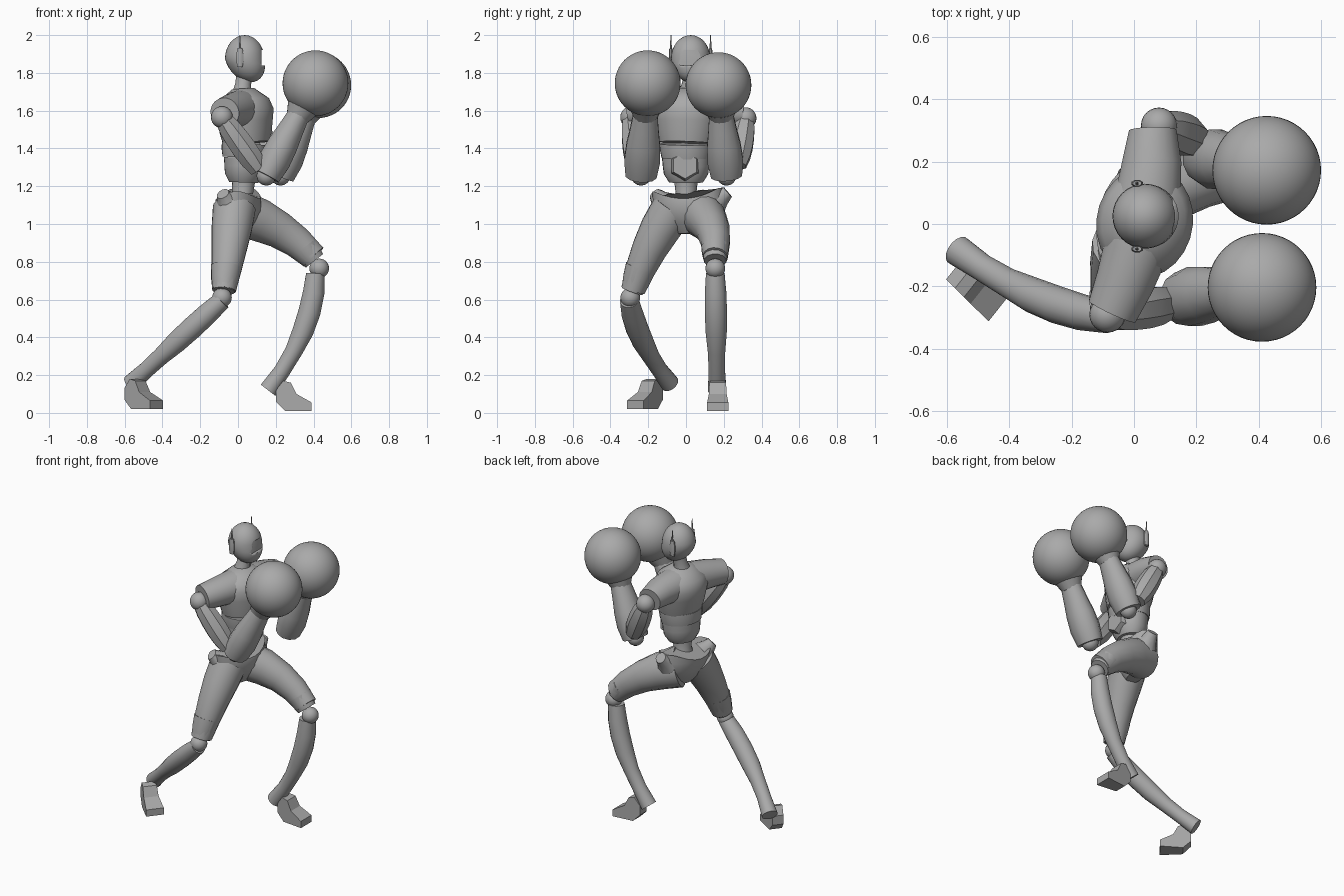
import bpy, bmesh, math
from mathutils import Vector, Matrix

default_cube = bpy.data.objects.get("Cube")
if default_cube:
    bpy.data.objects.remove(default_cube)

GREY = (0.4, 0.4, 0.4, 1)
grey = bpy.data.materials.new("plain grey")
grey.use_nodes = True
grey.diffuse_color = GREY
grey.node_tree.nodes["Principled BSDF"].inputs["Base Color"].default_value = GREY

FORWARD = Vector((1, 0, 0))
LEFT = Vector((0, 1, 0))
UP = Vector((0, 0, 1))
TURNED_LEFT = Vector((0.2, 1, 0)).normalized()      # the trunk is twisted a little


def finish(name, bm, sharp_angle=40):
    """Turn the bmesh into a grey object, smooth apart from its sharp edges."""
    bmesh.ops.recalc_face_normals(bm, faces=bm.faces)
    mesh = bpy.data.meshes.new(name)
    bm.to_mesh(mesh)
    bm.free()
    mesh.materials.append(grey)
    part = bpy.data.objects.new(name, mesh)
    bpy.context.collection.objects.link(part)
    bpy.ops.object.select_all(action='DESELECT')
    part.select_set(True)
    bpy.context.view_layer.objects.active = part
    bpy.ops.object.shade_smooth_by_angle(angle=math.radians(sharp_angle))
    return part


def limb(name, start, end, radii, flat=1.0, bow=(0, 0, 0), across=LEFT, sides=16,
         sharp_angle=40, reshape=None):
    """Skin evenly spaced rings from start to end; bow bends the middle of the path."""
    start, end, bow = Vector(start), Vector(end), Vector(bow)
    bm = bmesh.new()
    rings = []
    for index, radius in enumerate(radii):
        t = index / (len(radii) - 1)
        middle = start.lerp(end, t) + bow * (4 * t * (1 - t))
        tangent = (end - start + bow * (4 - 8 * t)).normalized()
        wide = (across - tangent * across.dot(tangent)).normalized()
        deep = tangent.cross(wide) * flat
        ring = []
        for k in range(sides):
            angle = math.tau * (k + 0.5) / sides
            point = middle + (wide * math.cos(angle) + deep * math.sin(angle)) * radius
            if reshape:
                reshape(point)
            ring.append(bm.verts.new(point))
        rings.append(ring)
    for lower, upper in zip(rings, rings[1:]):
        for k in range(sides):
            bm.faces.new((lower[k - 1], lower[k], upper[k], upper[k - 1]))
    bm.faces.new(rings[0])
    bm.faces.new(rings[-1])
    return finish(name, bm, sharp_angle)


def ball(name, centre, radius, height=1.0, lean=0.0, segments=32):
    """A globe; lean pushes its lower half forward."""
    bm = bmesh.new()
    bmesh.ops.create_uvsphere(bm, u_segments=segments, v_segments=segments // 2, radius=radius)
    for vert in bm.verts:
        vert.co.z *= height
        vert.co.x += lean * max(0, -vert.co.z)
        vert.co += Vector(centre)
    return finish(name, bm)


def box(name, centre, size):
    bm = bmesh.new()
    bmesh.ops.create_cube(bm, size=1, matrix=Matrix.LocRotScale(Vector(centre), None, Vector(size)))
    return finish(name, bm)


def foot(name, heel, turn):
    """A side profile of (forward, height), widening towards the toe."""
    profile = ((0, .06), (0, .12), (.04, .17), (.08, .16), (.11, .1), (.19, .055), (.19, .01), (.05, .01))
    forward = Vector((math.cos(turn), math.sin(turn), 0))
    outward = UP.cross(forward)
    bm = bmesh.new()
    walls = []
    for sign in (-1, 1):
        walls.append([bm.verts.new(Vector(heel) + forward * reach + UP * height
                                   + outward * sign * (.035 + reach / 9))
                      for reach, height in profile])
    inner, outer = walls
    for k in range(len(profile)):
        bm.faces.new((inner[k - 1], inner[k], outer[k], outer[k - 1]))
    bm.faces.new(inner)
    bm.faces.new(outer)
    finish(name, bm, 25)


def dip_waistline(point):
    """Lower the waistline between the hips."""
    if point.z > 1.13:
        point.z -= .05 * max(0, 1 - (point.y / .17) ** 2)


# Head with a shallow visor, ear pods and aerials
head = ball("head", (.035, .025, 1.875), .104, height=1.2, lean=.25)
visor_cutter = box("visor_cutter", (.174, .025, 1.88), (.1, .13, .08))
visor_cutter.hide_render = True
visor_cutter.hide_viewport = True
visor = head.modifiers.new("visor", 'BOOLEAN')
visor.operation = 'DIFFERENCE'
visor.object = visor_cutter
for side, y in (("left", .13), ("right", -.08)):
    pod = Vector((.01, y, 1.83))
    limb(side + "_ear_pod", pod, pod + UP * .1, (.015, .02, .02, .015), flat=.6, across=FORWARD, sides=8)
    limb(side + "_aerial", pod + UP * .09, pod + UP * .17, (.006, .002), across=FORWARD, sides=6)
limb("neck", (.02, .01, 1.68), (.035, .03, 1.8), (.055, .042, .045))

# Trunk
trunk = dict(across=TURNED_LEFT, sides=24)
limb("chest", (.045, 0, 1.43), (.027, .01, 1.715), (.145, .16, .17, .18, .155, .07), flat=.86, **trunk)
limb("sleeves", (-.07, -.28, 1.59), (.06, .3, 1.585), (.083, .095, .105, .115, .105, .095, .077),
     flat=.95, bow=(.035, 0, .02), across=FORWARD, sides=20)
limb("belt", (.035, 0, 1.35), (.04, 0, 1.425), (.13, .138, .14), flat=.9, **trunk)
limb("abdomen", (.03, 0, 1.22), (.035, 0, 1.35), (.09, .118, .124, .128), flat=.85, **trunk)
limb("buckle", (.09, -.005, 1.31), (.15, -.005, 1.31), (.085, .082, .07), sides=6, sharp_angle=20)
limb("waist", (.02, 0, 1.08), (.03, 0, 1.25), (.08, .055, .065), across=TURNED_LEFT)
limb("pelvis", (.01, .02, .95), (0, .01, 1.18), (.07, .14, .185, .19, .19), flat=.62,
     reshape=dip_waistline, **trunk)
for side, root, tip in (("left", (.03, .15, 1.11), (.035, .22, 1.17)),
                        ("right", (-.05, -.12, 1.11), (-.08, -.165, 1.16))):
    limb(side + "_hip_flare", root, tip, (.075, .05, .035), across=FORWARD, sides=10)

# Legs
SHIN = (.05, .058, .06, .057, .047, .044, .05)
limb("left_thigh", (0, .07, 1.06), (.4, .155, .825), (.115, .105, .09, .078, .066), flat=1.1, bow=(.02, .03, .025))
limb("left_knee_cuff", (.35, .155, .875), (.405, .155, .805), (.076, .07, .06), sides=12)
ball("left_knee", (.43, .155, .765), .052, segments=24)
limb("left_shin", (.41, .155, .74), (.16, .165, .12), SHIN, bow=(.058, 0, 0))
foot("left_foot", (.2, .168, 0), turn=0)

limb("right_thigh", (-.02, -.07, 1.08), (-.075, -.28, .65), (.115, .108, .094, .08, .065), bow=(0, -.02, 0))
limb("right_knee_cuff", (-.062, -.24, .77), (-.077, -.285, .645), (.084, .075, .06), sides=12)
ball("right_knee", (-.085, -.295, .61), .052, segments=24)
limb("right_shin", (-.085, -.3, .595), (-.565, -.085, .155), SHIN, bow=(0, -.035, 0))
foot("right_foot", (-.58, -.15, .01), turn=-.67)

# Arms, each bent up to a round glove
ARMS = (("left", (.08, .315, 1.56), (.2, .27, 1.31), (.225, .215, 1.255), (.425, .172, 1.735)),
        ("right", (-.085, -.29, 1.565), (.11, -.255, 1.29), (.15, -.238, 1.255), (.41, -.203, 1.745)))
for side, shoulder, upper_end, elbow, glove in ARMS:
    shoulder, upper_end, elbow, glove = map(Vector, (shoulder, upper_end, elbow, glove))
    wrist = elbow.lerp(glove, .67)
    ball(side + "_shoulder", shoulder, .058, segments=24)
    limb(side + "_upper_arm", shoulder, upper_end, (.045, .062, .068, .07, .066, .052), sides=8, sharp_angle=25)
    ball(side + "_elbow", elbow, .052, segments=16)
    limb(side + "_forearm", elbow, wrist, (.085, .098, .092, .078, .066), flat=.9, sides=12)
    limb(side + "_glove_cuff", wrist.lerp(elbow, .06), wrist.lerp(glove, .35), (.062, .08, .1))
    ball(side + "_glove", glove, .174, segments=48)
